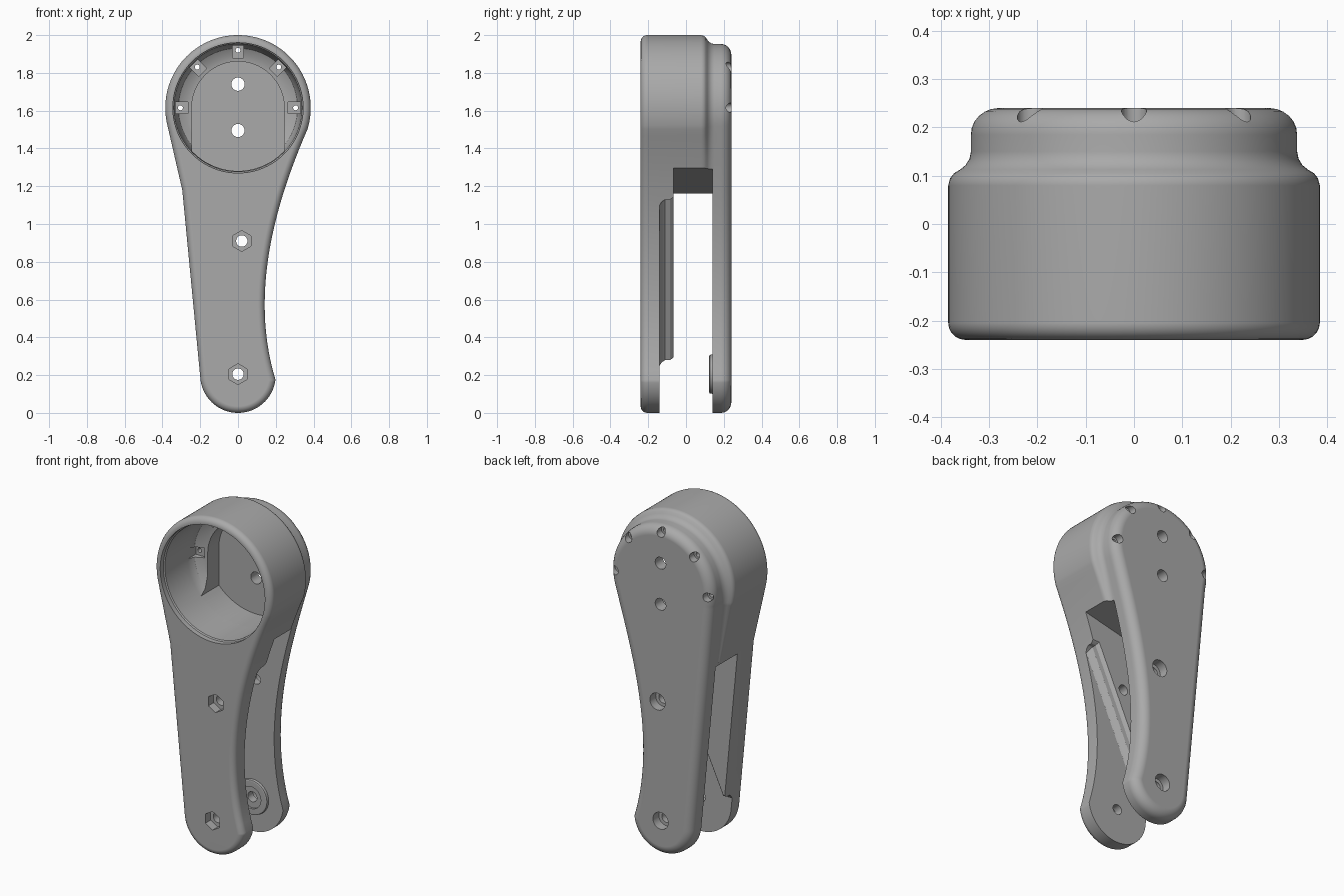
import bpy, bmesh, math
from mathutils import Vector
from mathutils.geometry import interpolate_bezier

old = bpy.data.objects.get("Cube")
if old:
    bpy.data.objects.remove(old)

HEAD_Z, FOOT_Z = 1.615, 0.2
HOLES = [(0.02, 0.91), (0, 0.205)]

grey = bpy.data.materials.new("plain_grey")
grey.use_nodes = True
grey.diffuse_color = (0.4, 0.4, 0.4, 1)
grey.node_tree.nodes["Principled BSDF"].inputs["Base Color"].default_value = (0.4, 0.4, 0.4, 1)


def arc(cx, cz, r, a0, a1, n):
    angles = [math.radians(a0 + (a1 - a0) * i / n) for i in range(n + 1)]
    return [Vector((cx + r * math.cos(a), cz + r * math.sin(a))) for a in angles]


def circle(cx, cz, r, n=40):
    return arc(cx, cz, r, 90, 450, n)[:-1]


def inset(pts, d):
    """Move a counter-clockwise outline inwards by d."""
    out = []
    for i, p in enumerate(pts):
        e1 = (p - pts[i - 1]).normalized()
        e2 = (pts[(i + 1) % len(pts)] - p).normalized()
        t = (e1 + e2).normalized()
        out.append(p - Vector((t.y, -t.x)) * d / max(t.dot(e1), 0.5))
    return out


def loft(name, levels):
    """Closed solid through (y, outline) sections with equal point counts."""
    bm = bmesh.new()
    rings = [[bm.verts.new((p.x, y, p.y)) for p in pts] for y, pts in levels]
    for a, b in zip(rings, rings[1:]):
        for i in range(len(a)):
            bm.faces.new((a[i - 1], a[i], b[i], b[i - 1]))
    bm.faces.new(rings[0])
    bm.faces.new(rings[-1])
    bmesh.ops.recalc_face_normals(bm, faces=bm.faces[:])
    mesh = bpy.data.meshes.new(name)
    bm.to_mesh(mesh)
    bm.free()
    mesh.materials.append(grey)
    ob = bpy.data.objects.new(name, mesh)
    bpy.context.collection.objects.link(ob)
    return ob


def prism(pts, y0, y1):
    return loft("cutter", [(y0, pts), (y1, pts)])


def activate(ob):
    bpy.ops.object.select_all(action='DESELECT')
    ob.select_set(True)
    bpy.context.view_layer.objects.active = ob


def cut(ob, cutter):
    cutter.hide_render = True
    mod = ob.modifiers.new("cut", 'BOOLEAN')
    mod.operation, mod.solver, mod.object = 'DIFFERENCE', 'EXACT', cutter
    activate(ob)
    bpy.ops.object.modifier_apply(modifier=mod.name)
    bpy.data.objects.remove(cutter)


def finish(ob):
    activate(ob)
    bpy.ops.object.shade_smooth_by_angle(angle=math.radians(30))
    mod = ob.modifiers.new("even_normals", 'WEIGHTED_NORMAL')
    mod.keep_sharp = True


def arm_outline(r):
    """Round head of radius r, straight edge, round foot, hollow edge."""
    head = arc(0, HEAD_Z, r, -17, 193, 72)
    foot = arc(0, FOOT_Z, 0.2, 184.5, 353, 36)
    bend = interpolate_bezier(foot[-1], Vector((0.05, 0.66)), Vector((0.22, 1.16)), head[0], 30)
    return head + [Vector((-0.295, 1.18))] + foot + [Vector(p[:2]) for p in bend[1:-1]]


# Body: one loft with rounded front edge, stepped shoulder and rounded back edge
levels = []
wide, slim = arm_outline(0.385), arm_outline(0.338)
for i in range(6):
    a = math.radians(18 * i)
    levels.append((-0.205 - 0.035 * math.cos(a), inset(wide, 0.035 * (1 - math.sin(a)))))
for y, r in [(0.08, 0.385), (0.095, 0.381), (0.105, 0.373), (0.113, 0.36),
             (0.122, 0.349), (0.135, 0.341), (0.15, 0.338)]:
    levels.append((y, arm_outline(r)))
for i in range(7):
    a = math.radians(15 * i)
    levels.append((0.185 + 0.055 * math.sin(a), inset(slim, 0.055 * (1 - math.cos(a)))))
body = loft("arm_body", levels)

# Slot between the two plates, with a sloping roof
slot = [(-0.6, -0.3), (0.6, -0.3), (0.6, 1.37), (-0.6, 1.09)]
cut(body, prism([Vector(p) for p in slot], -0.065, 0.14))

# Recess in the front plate, leaving a diagonal thick web
recess = [Vector(p) for p in [(-0.6, -0.3), (0.6, -0.3), (0.6, 1.13),
                              (0.2, 1.13), (-0.19, 0.28), (-0.6, 0.28)]]
cut(body, loft("cutter", [(-0.14, inset(recess, 0.03)), (-0.128, inset(recess, 0.012)),
                          (-0.11, recess), (-0.085, recess),
                          (-0.072, inset(recess, -0.008)), (-0.05, inset(recess, -0.03))]))

# Head bore with a sloping shelf, then the deeper arched pocket
cut(body, loft("cutter", [(y, circle(0, HEAD_Z, r, 80)) for y, r in
                          [(-0.3, 0.345), (-0.21, 0.345), (-0.205, 0.338), (0.0, 0.335),
                           (0.04, 0.315), (0.06, 0.28), (0.065, 0.24)]]))
pocket = arc(0, HEAD_Z, 0.245, 0, 180, 40) + arc(0, HEAD_Z, 0.334, 223, 317, 30)
cut(body, prism(pocket, -0.1, 0.17))

# Five screw seats around the head
for k in range(5):
    a = math.radians(45 * k)
    u, v = Vector((math.cos(a), math.sin(a))), Vector((-math.sin(a), math.cos(a)))
    c = Vector((0, HEAD_Z)) + u * 0.305
    pad = [c - u * 0.04 - v * 0.03, c + u * 0.026 - v * 0.03,
           c + u * 0.026 + v * 0.03, c - u * 0.04 + v * 0.03]
    cut(body, prism(pad, -0.02, 0.075))
    cut(body, prism(circle(c.x, c.y, 0.013, 20), 0.0, 0.3))
    cut(body, prism(circle(c.x, c.y, 0.026, 24), 0.195, 0.3))

# Two holes through the back of the head
for z in (1.74, 1.495):
    cut(body, prism(circle(0, z, 0.035), 0.1, 0.3))

# Bolt holes with hexagonal nut seats in front and round seats behind
for x, z in HOLES:
    cut(body, prism(circle(x, z, 0.03), -0.3, 0.3))
    cut(body, prism(circle(x, z, 0.055, 6), -0.3, -0.19))
    cut(body, prism(circle(x, z, 0.05), 0.185, 0.3))
finish(body)

# Raised washer seat inside the back plate foot
x, z = HOLES[1]
boss = loft("washer_seat", [(y, circle(x, z, r)) for y, r in
                            [(0.122, 0.095), (0.126, 0.102), (0.145, 0.105)]])
cut(boss, prism(circle(x, z, 0.065), 0.1, 0.135))
cut(boss, prism(circle(x, z, 0.03), 0.1, 0.2))
finish(boss)
